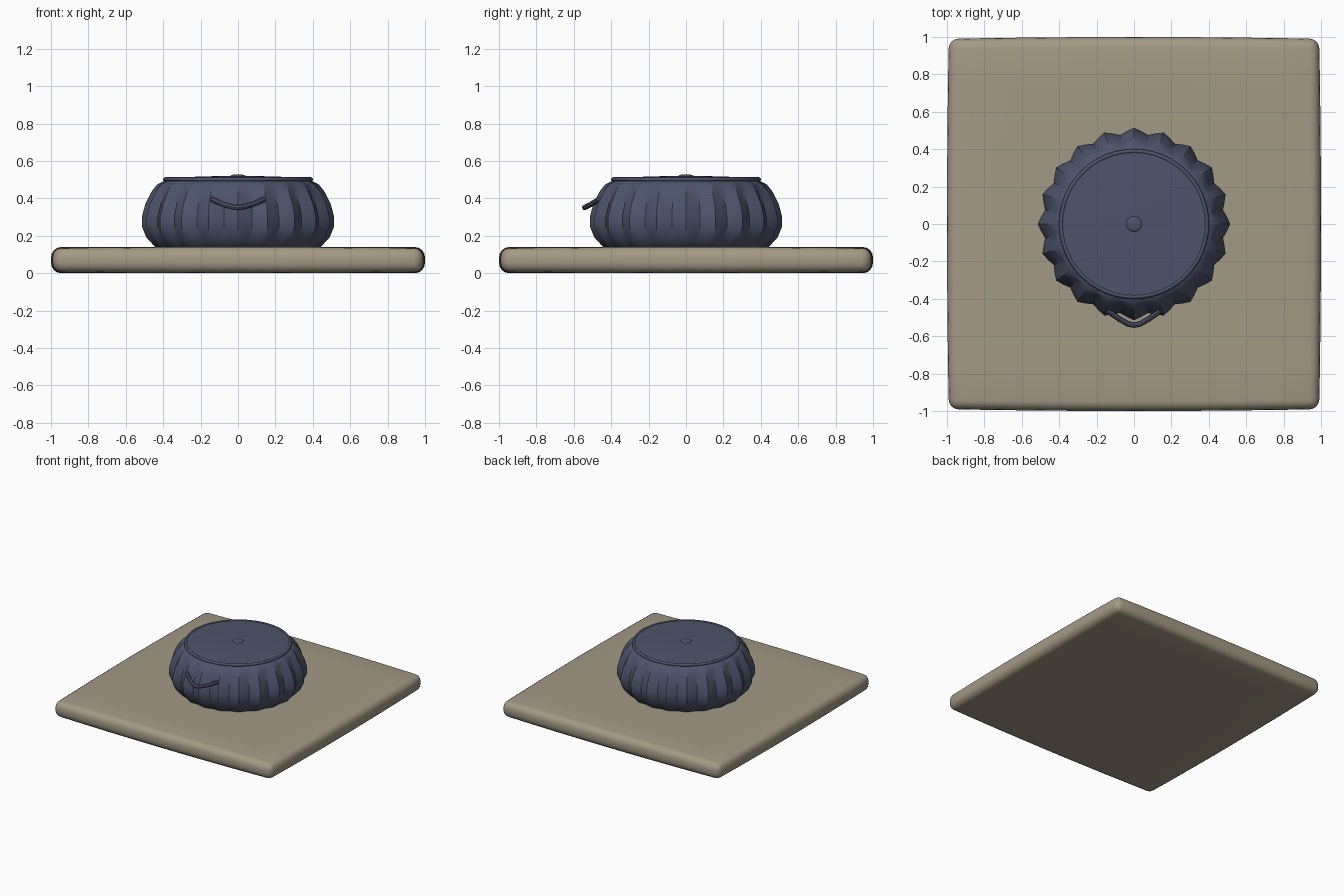
import bpy, bmesh, math
from mathutils import Vector

if "Cube" in bpy.data.objects:
    bpy.data.objects.remove(bpy.data.objects["Cube"], do_unlink=True)


def material(name, rgb):
    mat = bpy.data.materials.new(name)
    mat.use_nodes = True
    color = (*rgb, 1.0)
    mat.diffuse_color = color
    mat.node_tree.nodes["Principled BSDF"].inputs["Base Color"].default_value = color
    return mat


BEIGE = material("beige wool", (0.37, 0.32, 0.235))
BLUE = material("slate blue fabric", (0.075, 0.09, 0.145))


def finish(name, bm, mat, angle=40):
    bmesh.ops.recalc_face_normals(bm, faces=bm.faces)
    mesh = bpy.data.meshes.new(name)
    bm.to_mesh(mesh)
    bm.free()
    obj = bpy.data.objects.new(name, mesh)
    bpy.context.collection.objects.link(obj)
    mesh.materials.append(mat)
    bpy.ops.object.select_all(action="DESELECT")
    obj.select_set(True)
    bpy.context.view_layer.objects.active = obj
    bpy.ops.object.shade_smooth_by_angle(angle=math.radians(angle))
    return obj


def lathe(name, profile, mat, segments, pleats=0, depth=0.0, closed=False, angle=40):
    """Revolve (radius, z, pleat strength) points about z; open ends are capped."""
    bm = bmesh.new()
    rings = []
    for radius, z, strength in profile:
        ring = []
        for i in range(segments):
            a = math.tau * i / segments
            r = radius * (1 + depth * strength * math.cos(pleats * a))
            ring.append(bm.verts.new((r * math.cos(a), r * math.sin(a), z)))
        rings.append(ring)
    pairs = list(zip(rings, rings[1:]))
    if closed:
        pairs.append((rings[-1], rings[0]))
    else:
        bm.faces.new(rings[0])
        bm.faces.new(rings[-1])
    for low, high in pairs:
        for i in range(segments):
            j = (i + 1) % segments
            bm.faces.new((low[i], low[j], high[j], high[i]))
    return finish(name, bm, mat, angle)


# Rug: thick rounded slab, very slightly swollen towards the middle
bm = bmesh.new()
bmesh.ops.create_cube(bm, size=1)
bmesh.ops.scale(bm, vec=(1.98, 1.98, 0.128), verts=bm.verts)
bmesh.ops.bevel(bm, geom=bm.edges[:], offset=0.052, segments=4, profile=0.5,
                affect="EDGES")
for axis in (Vector((1, 0, 0)), Vector((0, 1, 0))):
    for k in range(-3, 4):
        bmesh.ops.bisect_plane(bm, geom=bm.verts[:] + bm.edges[:] + bm.faces[:],
                               plane_co=axis * k * 0.25, plane_no=axis)
for v in bm.verts:
    x, y = v.co.x, v.co.y
    bulge_x, bulge_y = max(0, 1 - x * x), max(0, 1 - y * y)
    v.co.x *= 1 + 0.01 * bulge_y
    v.co.y *= 1 + 0.01 * bulge_x
    v.co.z = v.co.z * (1 + 0.09 * max(bulge_x, bulge_y)) + 0.07
finish("rug", bm, BEIGE)

# Pouf body: squashed drum with pleated sides
body = [(0.38, 0.11, 0.2), (0.435, 0.14, 0.5), (0.475, 0.19, 0.9), (0.498, 0.25, 1),
        (0.498, 0.30, 1), (0.48, 0.37, 1), (0.45, 0.435, 0.9),
        (0.425, 0.475, 0.5), (0.38, 0.50, 0.0)]
lathe("pouf_body", body, BLUE, 80, pleats=20, depth=0.033, angle=30)

# Top panel with its piping, and the centre button
lathe("top_panel", [(0.39, 0.495, 0), (0.385, 0.508, 0), (0.25, 0.515, 0),
                    (0.12, 0.519, 0), (0.02, 0.52, 0)], BLUE, 48)
piping = [(0.39 + 0.011 * math.cos(t), 0.502 + 0.011 * math.sin(t), 0)
          for t in (math.tau * i / 8 for i in range(8))]
lathe("top_piping", piping, BLUE, 48, closed=True, angle=60)
button = [(0.043 * math.cos(t), 0.517 + 0.012 * math.sin(t), 0)
          for t in (math.radians(d) for d in range(0, 90, 20))]
lathe("centre_button", button, BLUE, 24, angle=60)

# Carry handle: a drooping cord on the front
curve = bpy.data.curves.new("handle_path", "CURVE")
curve.dimensions = "3D"
curve.bevel_depth = 0.015
curve.bevel_resolution = 2
curve.use_fill_caps = True
spline = curve.splines.new("POLY")
path = [(-0.14, -0.465, 0.395), (-0.075, -0.51, 0.367), (-0.03, -0.535, 0.355),
        (0, -0.541, 0.351)]
path += [(-x, y, z) for x, y, z in reversed(path[:-1])]
spline.points.add(len(path) - 1)
for point, co in zip(spline.points, path):
    point.co = (*co, 1)
handle = bpy.data.objects.new("carry_handle", curve)
bpy.context.collection.objects.link(handle)
curve.materials.append(BLUE)
bpy.ops.object.select_all(action="DESELECT")
handle.select_set(True)
bpy.context.view_layer.objects.active = handle
bpy.ops.object.convert(target="MESH")
bpy.ops.object.shade_smooth_by_angle(angle=math.radians(40))
